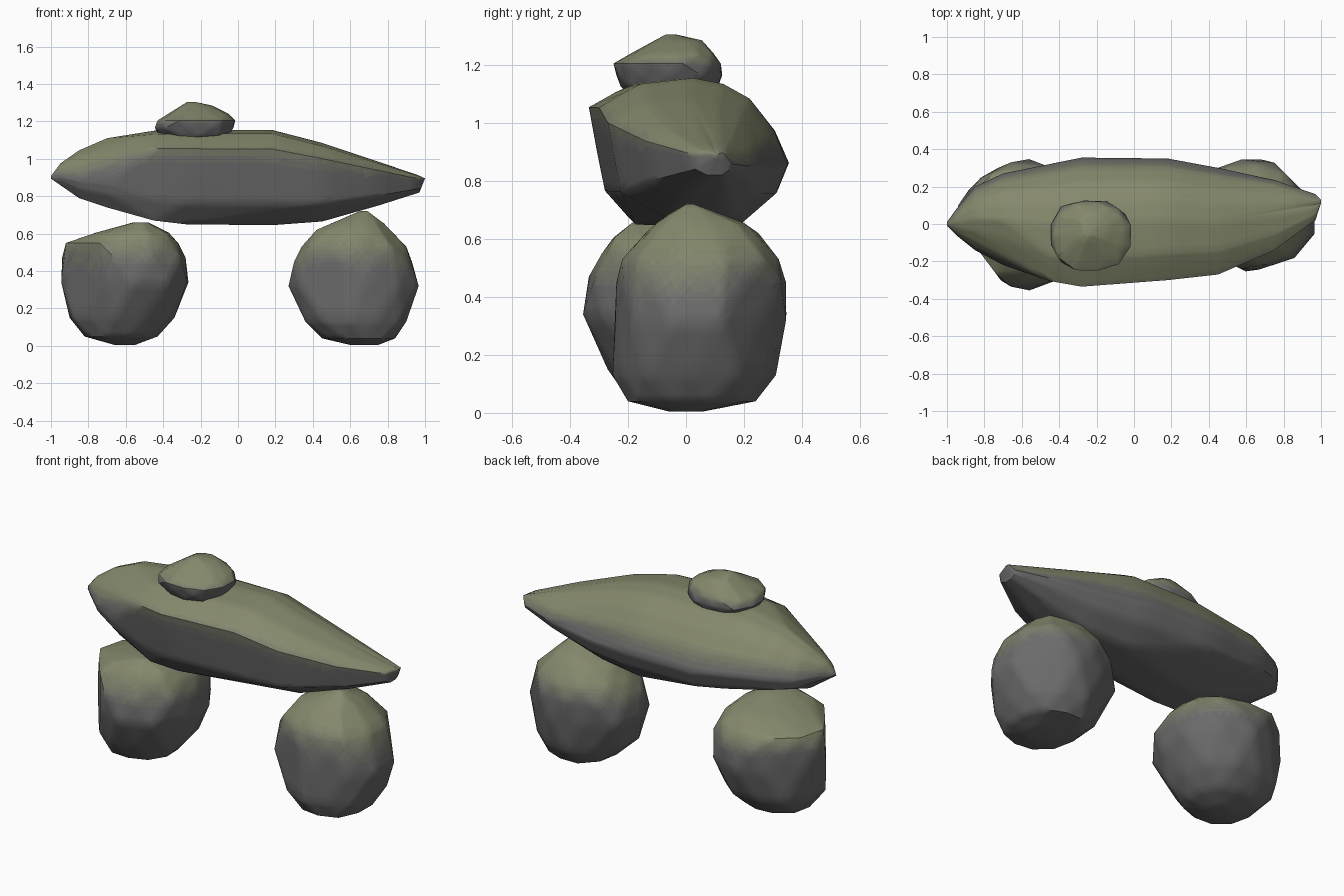
import bpy, bmesh, math, random
from mathutils import Vector

if "Cube" in bpy.data.objects:
    bpy.data.objects.remove(bpy.data.objects["Cube"])

random.seed(4)
GREY, MOSS = (0.145, 0.145, 0.145), (0.235, 0.25, 0.15)
STEPS = 7

# Stone-to-moss colour ramp
ramp = []
for i in range(STEPS):
    t = i / (STEPS - 1)
    m = bpy.data.materials.new("stone_moss_%d" % i)
    m.diffuse_color = [a + (b - a) * t for a, b in zip(GREY, MOSS)] + [1]
    m.use_nodes = True
    m.node_tree.nodes["Principled BSDF"].inputs["Base Color"].default_value = m.diffuse_color
    ramp.append(m)


def rock(name, points, angle):
    """Convex stone around a point cloud, mossy where it faces up."""
    bm = bmesh.new()
    for p in points:
        bm.verts.new(p)
    hull = bmesh.ops.convex_hull(bm, input=bm.verts)
    loose = {g for g in hull["geom_interior"] + hull["geom_unused"]
             if isinstance(g, bmesh.types.BMVert)}
    bmesh.ops.delete(bm, geom=list(loose), context='VERTS')
    bmesh.ops.remove_doubles(bm, verts=bm.verts, dist=0.012)
    bmesh.ops.recalc_face_normals(bm, faces=bm.faces)
    bm.normal_update()
    # split faces for a finer moss border, colour by interpolated normal
    layer = bm.verts.layers.float.new("up")
    for v in bm.verts:
        v[layer] = v.normal.z
    bmesh.ops.subdivide_edges(bm, edges=bm.edges, cuts=3, use_grid_fill=True)
    for f in bm.faces:
        up = sum(v[layer] for v in f.verts) / len(f.verts)
        t = min(max((up - 0.1) / 0.5, 0), 1)
        f.material_index = round(t * (STEPS - 1))
    me = bpy.data.meshes.new(name)
    bm.to_mesh(me)
    bm.free()
    for m in ramp:
        me.materials.append(m)
    ob = bpy.data.objects.new(name, me)
    bpy.context.collection.objects.link(ob)
    bpy.ops.object.select_all(action='DESELECT')
    ob.select_set(True)
    bpy.context.view_layer.objects.active = ob
    bpy.ops.object.shade_smooth_by_angle(angle=math.radians(angle))


def boulder(name, rings, cuts=(), n=11):
    """Rings are (z, x min, x max, y min, y max); cuts are vertical planes (nx, ny, distance)."""
    pts = []
    for k, (z, x0, x1, y0, y1) in enumerate(rings):
        ring = []
        for i in range(n):
            a = math.tau * (i + 0.5 * (k % 2)) / n
            c, s = math.cos(a), math.sin(a)
            r = (abs(c) ** 2.3 + abs(s) ** 2.3) ** (-1 / 2.3) * random.uniform(0.96, 1.02)
            ring.append((c * r, s * r))
        # fit the ring exactly to its bounds
        ax, bx = min(p[0] for p in ring), max(p[0] for p in ring)
        ay, by = min(p[1] for p in ring), max(p[1] for p in ring)
        for u, v in ring:
            p = Vector((x0 + (x1 - x0) * (u - ax) / (bx - ax),
                        y0 + (y1 - y0) * (v - ay) / (by - ay), z))
            for nx, ny, d in cuts:
                normal = Vector((nx, ny, 0)).normalized()
                p -= normal * max(p.dot(normal) - d, 0)
            pts.append(p)
    rock(name, pts, 40)


# Two supporting boulders
boulder("left_boulder", [
    (.005, -.66, -.55, -.06, .05), (.05, -.82, -.43, -.20, .18),
    (.15, -.90, -.34, -.27, .27), (.34, -.96, -.265, -.355, .35),
    (.47, -.94, -.28, -.335, .33), (.55, -.92, -.32, -.29, .28),
    (.605, -.76, -.37, -.25, .18), (.66, -.56, -.48, -.18, -.04)],
    [(-.8, -.6, .75), (-.73, .68, .77), (-.49, .87, .618), (.36, .93, .121)])
boulder("right_boulder", [
    (.005, .60, .75, -.06, .06), (.04, .45, .84, -.20, .24),
    (.13, .36, .90, -.275, .31), (.32, .27, .97, -.27, .345),
    (.45, .30, .93, -.24, .345), (.53, .34, .90, -.22, .32),
    (.62, .42, .81, -.14, .25), (.655, .50, .78, -.10, .20),
    (.685, .57, .74, -.06, .11), (.72, .65, .70, 0, .03)],
    [(.7, .71, .76), (.31, -.95, .439), (.81, -.59, .814), (-.44, -.9, -.035), (-.335, .94, .132)])

# Small stone on top
boulder("top_stone", [
    (1.09, -.34, -.12, -.19, .06), (1.125, -.42, -.05, -.225, .11),
    (1.165, -.445, -.025, -.24, .125), (1.205, -.43, -.015, -.25, .12),
    (1.24, -.365, -.05, -.19, .095), (1.285, -.30, -.14, -.10, .055),
    (1.305, -.27, -.23, -.07, -.03)])

# Long capstone: cross-sections whose front lean and keel shift along x
back = [(.5, 1), (.66, .96), (.8, .86), (.93, .64), (1, .42), (.94, .22)]
front_lean = [(0, .8), (.13, .9), (.22, .96), (.04, .5), (.08, .23)]
front_round = [(0, .35), (.05, .55), (.14, .73), (.3, .9), (.04, .2)]
stations = [  # x, y min, y max, z min, z max
    (-1, -.01, .01, .89, .91), (-.95, -.06, .08, .86, .975), (-.85, -.14, .20, .79, 1.045),
    (-.70, -.22, .27, .74, 1.11), (-.45, -.305, .31, .67, 1.15), (-.28, -.335, .355, .65, 1.155),
    (.18, -.30, .35, .645, 1.155), (.45, -.27, .30, .665, 1.085),
    (.75, -.14, .235, .75, .985), (.97, .02, .16, .82, .91), (1, .11, .13, .89, .90)]
points = []
for x, y0, y1, z0, z1 in stations:
    k = min(max((x + .45) / .63, 0), 1)
    keel = [(.18 + .2 * k, 0), (.5 + .25 * k, .01)]
    for u, v in back + keel + (front_round if x < -.6 else front_lean):
        points.append((x, y0 + (y1 - y0) * u, z0 + (z1 - z0) * v))
rock("capstone", points, 45)
